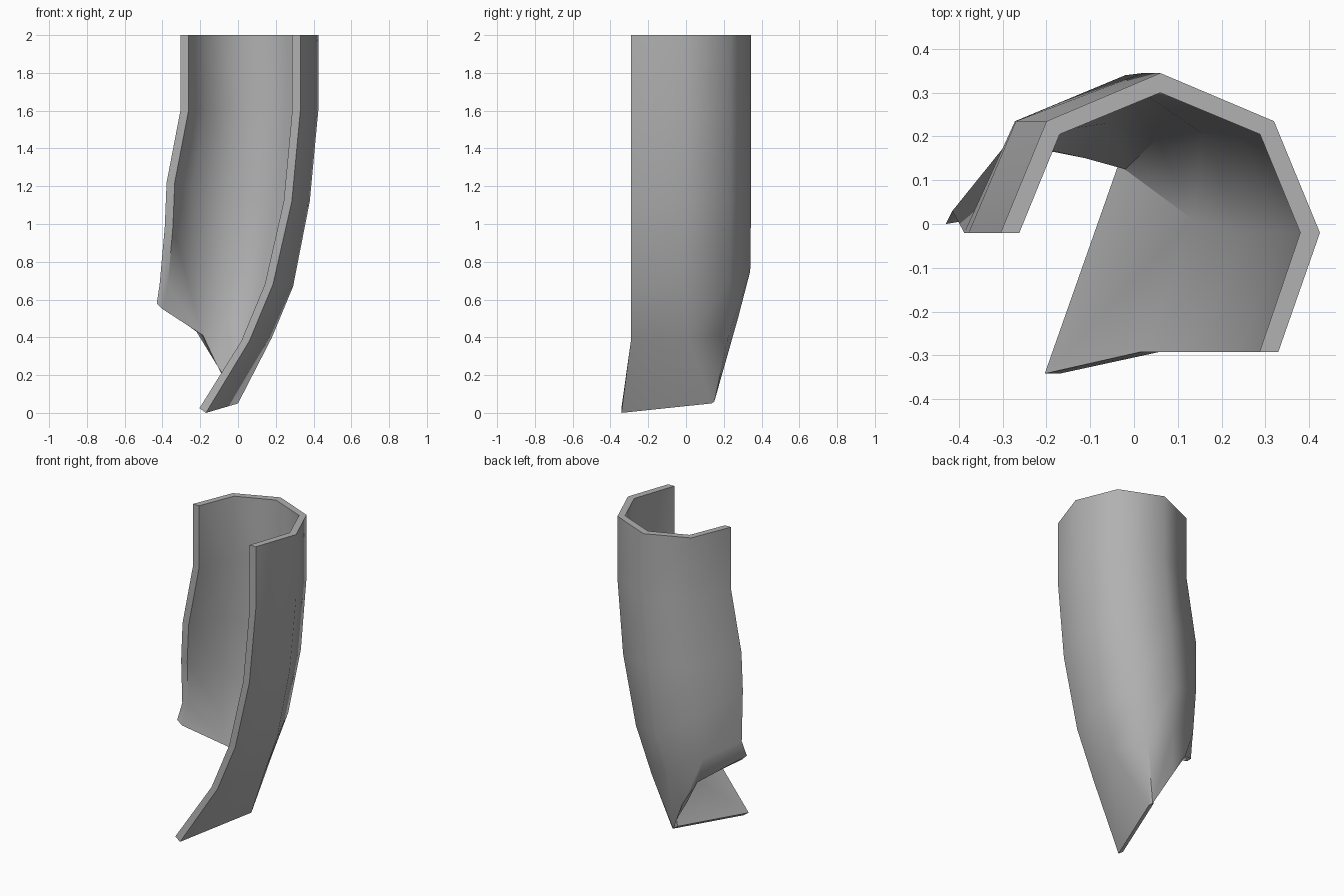
import bpy, bmesh, math
from mathutils import Vector

if "Cube" in bpy.data.objects:
    bpy.data.objects.remove(bpy.data.objects["Cube"])

# Open octagonal cross-section, from the left edge round the back to the front right edge
section = [(-.305, -.02), (-.2, .235), (.06, .345), (.32, .235), (.425, -.02), (.33, -.292)]
# Wall thickness direction at each column, and at the broken lower rim
inward = [(.043, 0, 0), (.03, -.03, 0), (0, -.045, 0), (-.032, -.03, 0), (-.045, 0, 0), (-.043, 0, 0)]
inward_rim = [(.03, .005, -.03), (.035, -.035, -.02), (.01, -.055, -.02),
              (-.005, -.025, .05), (-.036, 0, .025), (-.034, 0, .025)]

# Straight upper rings, then the rings that sweep left down to the broken lower edge
rings = [[(x, y, z) for x, y in section] for z in (2.0, 1.6)]
rings += [
    [(-.378, -.02, 1.22), (-.27, .235, 1.2), (.02, .345, 1.16), (.28, .235, 1.13), (.38, -.02, 1.12), (.285, -.292, 1.12)],
    [(-.388, -.02, .98), (-.272, .235, .88), (-.02, .34, .75), (.19, .235, .7), (.292, -.02, .67), (.185, -.292, .68)],
    [(-.415, .03, .68), (-.27, .21, .6), (-.06, .275, .5), (.085, .225, .41), (.18, .01, .4), (.06, -.292, .38)],
    [(-.43, .0, .58), (-.22, .2, .43), (-.12, .205, .27), (-.015, .15, .06), (0, .135, .05), (-.17, -.342, 0)],
]

bm = bmesh.new()
outer, inner = [], []
R, C = len(rings), len(section)
for r, ring in enumerate(rings):
    shift = inward_rim if r == R - 1 else inward
    outer.append([bm.verts.new(p) for p in ring])
    inner.append([bm.verts.new(Vector(p) + Vector(d)) for p, d in zip(ring, shift)])

# Outer and inner walls
for g in (outer, inner):
    for r in range(R - 1):
        for c in range(C - 1):
            bm.faces.new((g[r][c], g[r][c + 1], g[r + 1][c + 1], g[r + 1][c]))
# Rims along top, bottom and both long edges
for r in (0, R - 1):
    for c in range(C - 1):
        bm.faces.new((outer[r][c], outer[r][c + 1], inner[r][c + 1], inner[r][c]))
for c in (0, C - 1):
    for r in range(R - 1):
        bm.faces.new((outer[r][c], outer[r + 1][c], inner[r + 1][c], inner[r][c]))
bmesh.ops.recalc_face_normals(bm, faces=bm.faces)

mesh = bpy.data.meshes.new("curved_shell")
bm.to_mesh(mesh)
bm.free()
shell = bpy.data.objects.new("curved_shell", mesh)
bpy.context.collection.objects.link(shell)

# Dark grey surface
grey = bpy.data.materials.new("dark_grey")
grey.diffuse_color = (.44, .44, .44, 1)
grey.use_nodes = True
grey.node_tree.nodes["Principled BSDF"].inputs["Base Color"].default_value = grey.diffuse_color
mesh.materials.append(grey)

bpy.context.view_layer.objects.active = shell
shell.select_set(True)
bpy.ops.object.shade_smooth_by_angle(angle=math.radians(50))
